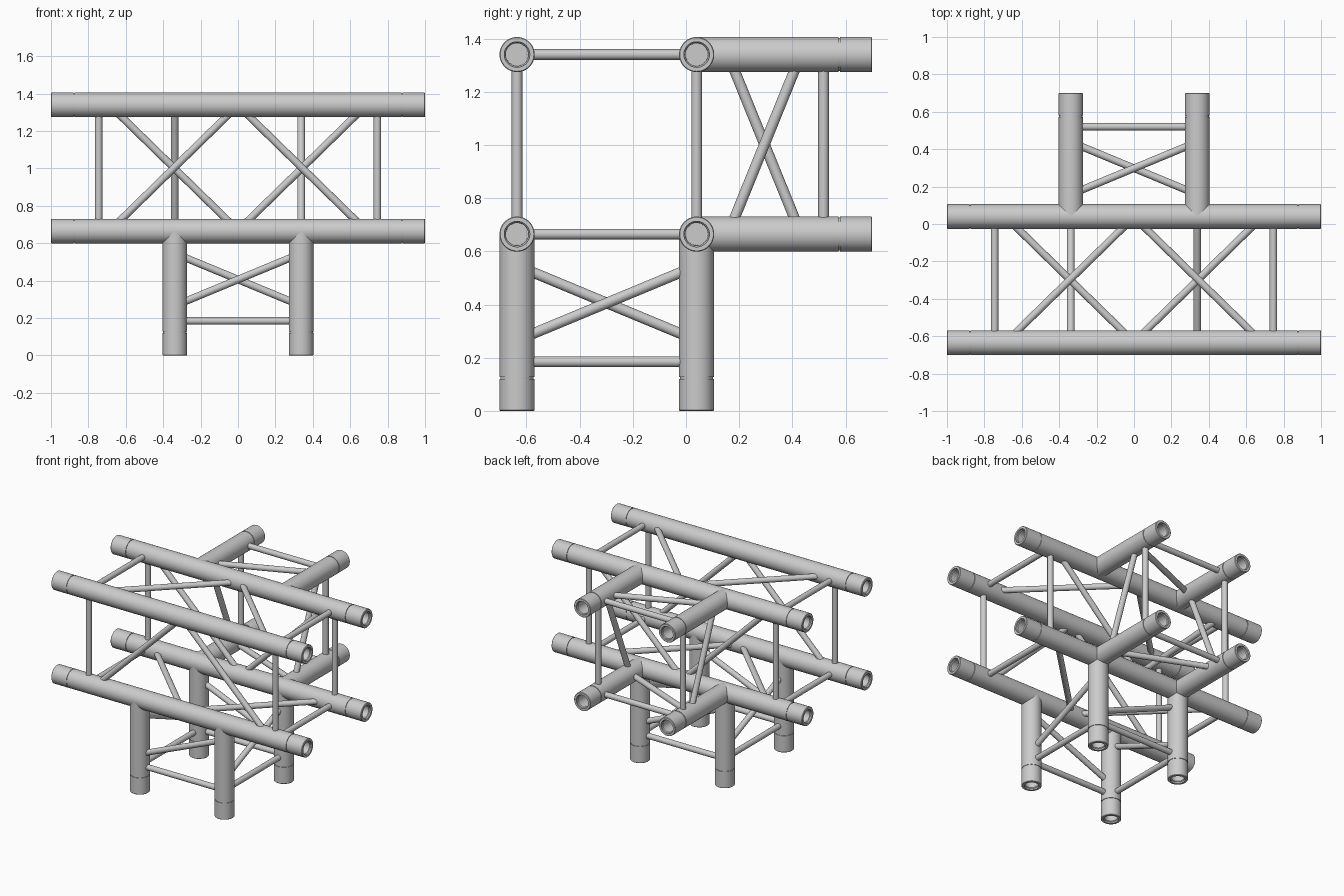
import bpy, bmesh, math
from mathutils import Vector

if "Cube" in bpy.data.objects:
    bpy.data.objects.remove(bpy.data.objects["Cube"])

R, BORE = 0.066, 0.048           # main tube radii
BR = 0.02                        # brace radius
A = 0.338                        # half spacing in x
YF, YB = -0.635, 0.04            # front / back chord rows
ZL, ZH = 0.665, 1.34             # lower / upper chord rows

# Open tube end: (distance from end, radius), from blind bore to past the groove
END = [(0.12, 0), (0.12, 0.042), (0.015, 0.043), (0.01, BORE), (0, BORE), (0, R - 0.003),
       (0.003, R), (0.121, R), (0.121, R - 0.004), (0.127, R - 0.004), (0.127, R)]


def lathe(name, profile, origin, direction, segs=48):
    """Spin (distance, radius) points about an axis."""
    bm = bmesh.new()
    vs = [bm.verts.new((r, 0, d)) for d, r in profile]
    es = [bm.edges.new(p) for p in zip(vs, vs[1:])]
    bmesh.ops.spin(bm, geom=vs + es, cent=(0, 0, 0), axis=(0, 0, 1),
                   angle=2 * math.pi, steps=segs, use_duplicate=False)
    bmesh.ops.remove_doubles(bm, verts=bm.verts, dist=1e-5)
    bmesh.ops.recalc_face_normals(bm, faces=bm.faces)
    me = bpy.data.meshes.new(name)
    bm.to_mesh(me)
    bm.free()
    ob = bpy.data.objects.new(name, me)
    ob.location = origin
    ob.rotation_euler = Vector(direction).to_track_quat('Z', 'Y').to_euler()
    bpy.context.collection.objects.link(ob)


def brace(name, p, q):
    """Thin rod between two tube axes, stopped just inside the tube walls."""
    p, q = Vector(p), Vector(q)
    m, h = (p + q) / 2, (q - p) / 2 * (0.585 / 0.675)
    n = h.length * 2
    lathe(name, [(0, 0), (0, BR), (n, BR), (n, 0)], m - h, h, 24)


def stub(name, origin, direction, length):
    """Tube with one open end, starting inside a chord."""
    lathe(name, [(0, 0), (0, R)] + [(length - d, r) for d, r in reversed(END)],
          origin, direction)


# Main chords, open at both ends
for y in (YF, YB):
    for z in (ZL, ZH):
        lathe("main_chord", END + [(2 - d, r) for d, r in reversed(END)],
              (-1, y, z), (1, 0, 0))

for s in (-1, 1):
    # Rear branch tubes and legs
    for z in (ZL, ZH):
        stub("rear_branch_tube", (s * A, YB, z), (0, 1, 0), 0.70 - YB)
    for y in (YF, YB):
        stub("leg_tube", (s * A, y, ZL), (0, 0, -1), ZL)

    # Square frames near the ends of the main truss
    x = s * 0.745
    for y in (YF, YB):
        brace("end_upright", (x, y, ZL), (x, y, ZH))
    for z in (ZL, ZH):
        brace("end_crossbar", (x, YF, z), (x, YB, z))

    # Main truss diagonals: direction flips between opposite faces
    xo, xi = s * 0.688, s * -0.003
    brace("front_diagonal", (xo, YF, ZL), (xi, YF, ZH))
    brace("back_diagonal", (xo, YB, ZH), (xi, YB, ZL))
    brace("top_diagonal", (xo, YF, ZH), (xi, YB, ZH))
    brace("bottom_diagonal", (xo, YB, ZL), (xi, YF, ZL))

    # Rear branch side braces
    x = s * A
    brace("branch_upright", (x, 0.517, ZL), (x, 0.517, ZH))
    brace("branch_side_diagonal", (x, 0.295 - s * 0.137, ZL), (x, 0.295 + s * 0.137, ZH))

    # Leg side braces
    brace("leg_side_bar", (x, YF, 0.185), (x, YB, 0.185))
    brace("leg_side_diagonal", (x, YF, 0.406 - s * 0.14), (x, YB, 0.406 + s * 0.14))

# Rear branch upper / lower braces
for z, s in ((ZH, 1), (ZL, -1)):
    brace("branch_crossbar", (-A, 0.52, z), (A, 0.52, z))
    brace("branch_flat_diagonal", (-A, 0.298 - s * 0.14, z), (A, 0.298 + s * 0.14, z))

# Leg front / back braces
for y, s in ((YF, 1), (YB, -1)):
    brace("leg_crossbar", (-A, y, 0.185), (A, y, 0.185))
    brace("leg_diagonal", (-A, y, 0.406 - s * 0.14), (A, y, 0.406 + s * 0.14))

# Smooth tubes with crisp rims
bpy.ops.object.select_all(action='SELECT')
bpy.context.view_layer.objects.active = bpy.context.scene.objects[0]
bpy.ops.object.shade_smooth_by_angle(angle=math.radians(30))
